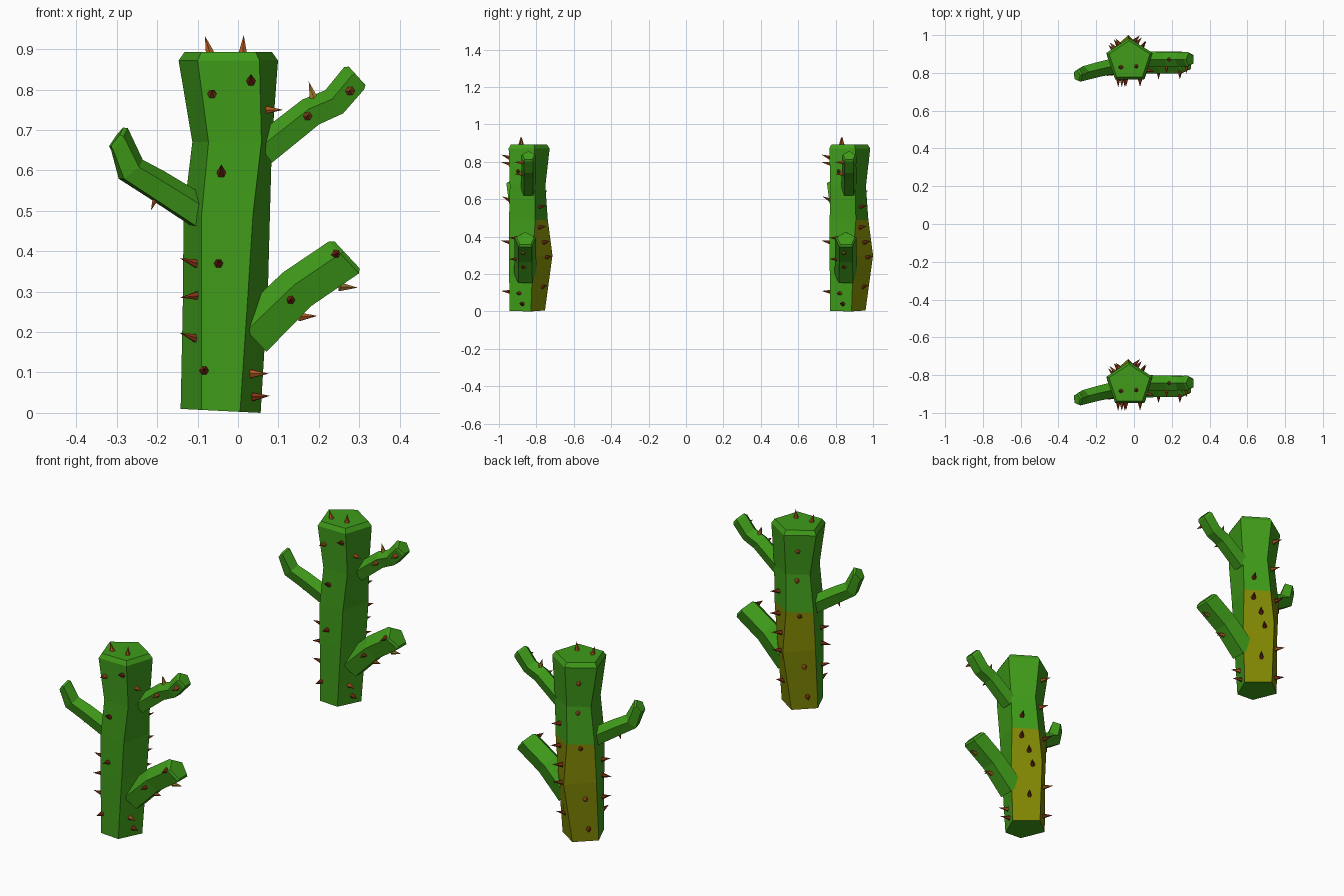
import bpy, bmesh, math
from mathutils import Vector

if "Cube" in bpy.data.objects:
    bpy.data.objects.remove(bpy.data.objects["Cube"])

SPACING = 1.714   # distance between the two cacti along y


def material(name, rgb):
    m = bpy.data.materials.new(name)
    m.diffuse_color = (*rgb, 1)
    m.use_nodes = True
    m.node_tree.nodes["Principled BSDF"].inputs["Base Color"].default_value = m.diffuse_color
    return m


GREEN = material("cactus_green", (0.050, 0.33, 0.010))
OLIVE = material("olive_back", (0.21, 0.235, 0.001))
BROWN = material("thorn_orange_brown", (0.42, 0.10, 0.015))
RED = material("thorn_dark_red", (0.24, 0.035, 0.008))
TAN = material("thorn_tan", (0.36, 0.19, 0.03))


def make_mesh(name, bm, mats):
    bmesh.ops.recalc_face_normals(bm, faces=bm.faces)
    me = bpy.data.meshes.new(name)
    for m in mats:
        me.materials.append(m)
    bm.to_mesh(me)
    bm.free()
    return me


def loft(rings):
    """Skin five-sided rings and cap both ends."""
    bm = bmesh.new()
    vr = [[bm.verts.new(p) for p in r] for r in rings]
    for a, b in zip(vr, vr[1:]):
        for i in range(5):
            j = (i + 1) % 5
            bm.faces.new((a[i], a[j], b[j], b[i]))
    bm.faces.new(vr[0][::-1])
    bm.faces.new(vr[-1])
    return bm


def shrink(ring, k, offset):
    c = sum(ring, Vector()) / 5
    return [c + (p - c) * k + offset for p in ring]


# Trunk rings: z, x of left / front left / front right / right / back, y of front / sides / back
LEVELS = [
    (0.00, -0.142, -0.09, 0.005, 0.056, -0.05, 0.77, 0.885, 0.96),
    (0.30, -0.136, -0.09, 0.025, 0.074, -0.03, 0.768, 0.895, 1.00),
    (0.49, -0.135, -0.09, 0.037, 0.079, -0.03, 0.768, 0.908, 0.975),
    (0.67, -0.113, -0.073, 0.058, 0.084, -0.02, 0.772, 0.905, 0.962),
    (0.872, -0.147, -0.10, 0.053, 0.099, -0.026, 0.766, 0.905, 0.985),
]


def trunk_ring(lv):
    z, l, fl, fr, r, b, yf, ys, yb = lv
    return [Vector(p) for p in ((fl, yf, z), (fr, yf, z), (r, ys, z), (b, yb, z), (l, ys, z))]


rings = [trunk_ring(lv) for lv in LEVELS]
for p in rings[0]:                       # the foot is cut slightly askew
    p.z = max(0, (0.056 - p.x) * 0.05)
rings.append(shrink(rings[-1], 0.88, Vector((0, 0, 0.021))))
bm = loft(rings)
bm.normal_update()
for f in bm.faces:                       # olive lower back
    f.material_index = int(f.normal.y > 0.3 and f.calc_center_median().z < 0.49)
parts = {"trunk": make_mesh("trunk", bm, [GREEN, OLIVE])}


# Arms: path points, radii and facing of the end, five sides with the ridge on top
def arm(name, path, radii, end):
    pts = [Vector(p) for p in path]
    out = []
    for i, p in enumerate(pts):
        t = (pts[min(i + 1, len(pts) - 1)] - pts[max(i - 1, 0)]).normalized()
        if i == len(pts) - 1:
            t = Vector(end).normalized()
        side = t.cross(Vector((0, 0, 1))).normalized()
        up = side.cross(t)
        ring = []
        for k in range(5):
            a = math.tau * k / 5
            ring.append(p + (up * (math.cos(a) - 0.1) + side * math.sin(a)) * radii[i])
        out.append(ring)
    out.append(shrink(out[-1], 0.84, t * 0.01))
    parts[name] = make_mesh(name, loft(out), [GREEN])


arm("lower_right_arm",
    [(0.03, 0.855, 0.193), (0.147, 0.855, 0.307), (0.262, 0.855, 0.385)],
    (0.064, 0.060, 0.060), (0.73, 0, 0.68))
arm("upper_right_arm",
    [(0.06, 0.872, 0.65), (0.18, 0.872, 0.745), (0.238, 0.872, 0.770), (0.287, 0.872, 0.828)],
    (0.043, 0.041, 0.040, 0.041), (0.74, 0, 0.67))
arm("left_arm",
    [(-0.09, 0.84, 0.497), (-0.20, 0.815, 0.566), (-0.262, 0.798, 0.603), (-0.292, 0.788, 0.678)],
    (0.044, 0.041, 0.040, 0.037), (-0.80, -0.1, 0.58))

# Thorns
thorn_bm = bmesh.new()


def thorn(base, direction, mat, length=0.045, r=0.0125):
    d = Vector(direction).normalized()
    b = Vector(base) - d * 0.004
    q = d.to_track_quat('Z', 'Y')
    tip = thorn_bm.verts.new(b + d * (length + 0.004))
    ring = [thorn_bm.verts.new(b + q @ Vector((r * math.cos(math.tau * k / 6),
                                              r * math.sin(math.tau * k / 6), 0))) for k in range(6)]
    thorn_bm.faces.new(ring[::-1]).material_index = mat
    for k in range(6):
        thorn_bm.faces.new((ring[k], ring[(k + 1) % 6], tip)).material_index = mat


def trunk_thorn(side, f, z, mat, lift):
    """Thorn on one trunk side, at fraction f across it and height z."""
    for a, b in zip(LEVELS, LEVELS[1:]):
        if a[0] <= z <= b[0]:
            t = (z - a[0]) / (b[0] - a[0])
            ring = [p.lerp(q, t) for p, q in zip(trunk_ring(a), trunk_ring(b))]
    p, q = ring[side], ring[(side + 1) % 5]
    n = (q - p).cross(Vector((0, 0, 1))).normalized()
    thorn(p.lerp(q, f), n + Vector((0, 0, lift)), mat)


# side (0 front, 1 right, 2 back right, 3 back left, 4 left), fraction, height, colour, upward tilt
for s, f, z, m, up in [
        (0, 0.85, 0.822, 1, 0.4), (0, 0.17, 0.79, 0, 0.2), (0, 0.30, 0.595, 1, 0.5),
        (0, 0.35, 0.37, 1, 0.2), (0, 0.06, 0.105, 1, 0.1), (1, 0.35, 0.75, 0, 0.0),
        (1, 0.45, 0.097, 0, 0.0), (1, 0.60, 0.04, 1, 0.05), (2, 0.40, 0.56, 1, 0.15),
        (2, 0.35, 0.45, 1, 0.15), (2, 0.60, 0.37, 1, 0.15), (2, 0.70, 0.29, 1, 0.15),
        (2, 0.60, 0.13, 1, 0.3), (3, 0.45, 0.79, 0, 0.15), (3, 0.45, 0.64, 0, 0.1),
        (3, 0.50, 0.47, 1, 0.2), (3, 0.62, 0.22, 0, 0.1), (3, 0.65, 0.07, 1, 0.0),
        (4, 0.70, 0.37, 1, 0.3), (4, 0.75, 0.29, 1, -0.1), (4, 0.70, 0.185, 1, 0.3)]:
    trunk_thorn(s, f, z, m, up)

# Crown and arm thorns: base, direction, colour
for b, d, m in [
        ((-0.07, 0.83, 0.893), (-0.3, 0, 1), 0), ((0.012, 0.835, 0.893), (0.05, 0, 1), 0),
        ((0.13, 0.807, 0.28), (0, -1, 0), 1), ((0.243, 0.807, 0.392), (0, -1, 0.05), 1),
        ((0.155, 0.845, 0.238), (1, -0.2, 0.05), 0), ((0.255, 0.845, 0.312), (1, 0.2, -0.05), 2),
        ((0.172, 0.838, 0.735), (0, -1, 0), 0), ((0.277, 0.838, 0.797), (0, -1, 0), 0),
        ((0.187, 0.872, 0.78), (-0.3, 0, 1), 2), ((-0.20, 0.815, 0.54), (-0.4, 0, -1), 0)]:
    thorn(b, d, m, 0.042)
parts["thorns"] = make_mesh("thorns", thorn_bm, [BROWN, RED, TAN])

# Two identical cacti, one behind the other
for prefix, dy in (("back", 0), ("front", -SPACING)):
    for name, me in parts.items():
        ob = bpy.data.objects.new(f"{prefix}_{name}", me)
        ob.location.y = dy
        bpy.context.collection.objects.link(ob)
